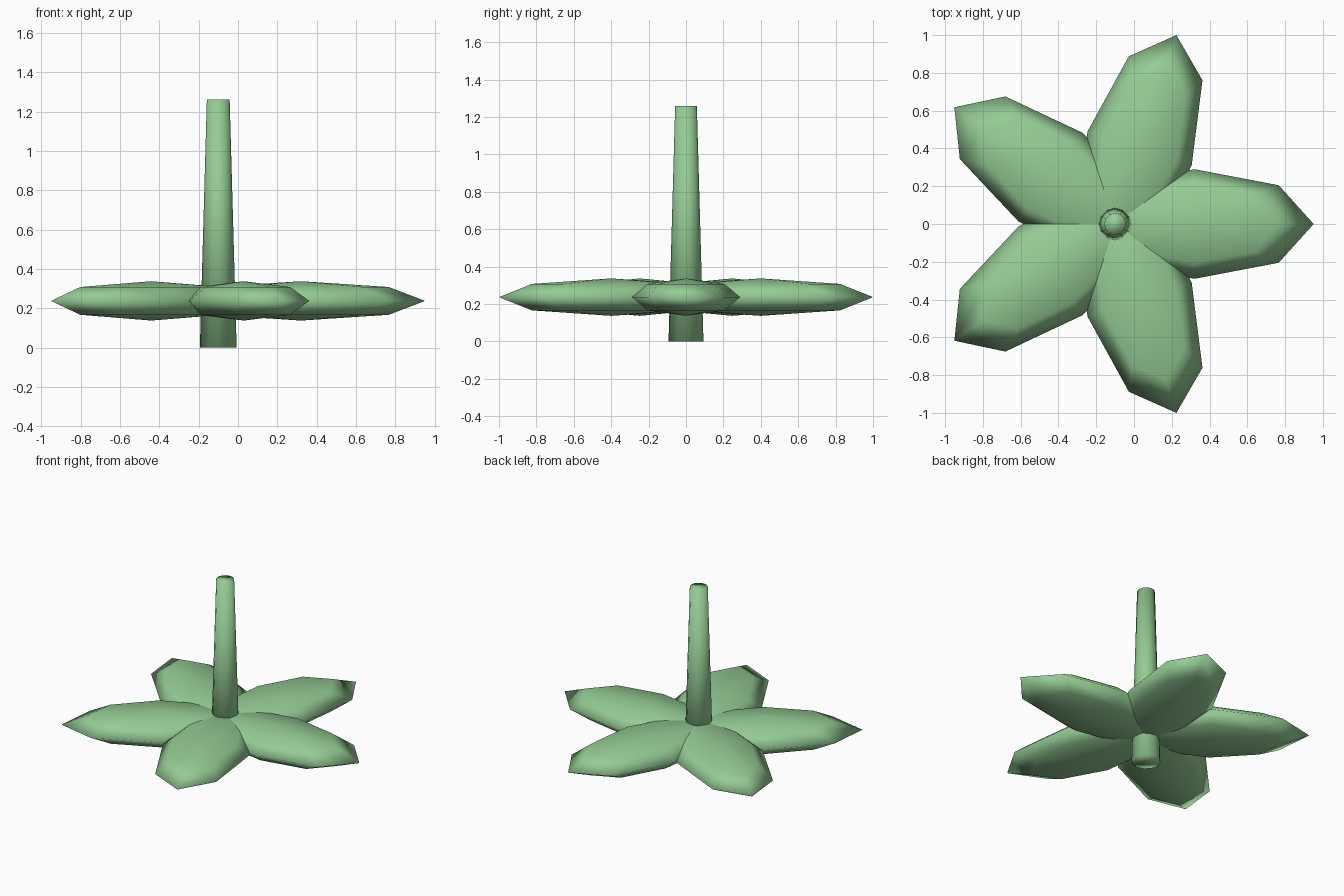
import bpy, math
from mathutils import Matrix

if "Cube" in bpy.data.objects:
    bpy.data.objects.remove(bpy.data.objects["Cube"])

green = bpy.data.materials.new("leaf_green")
green.diffuse_color = (0.30, 0.60, 0.30, 1)
green.use_nodes = True
green.node_tree.nodes["Principled BSDF"].inputs["Base Color"].default_value = green.diffuse_color

R = 1 / math.sin(math.radians(72))            # petal tip radius
CX = -R * (1 - math.cos(math.radians(36))) / 2  # flower axis
Z = 0.237


def finish(ob, name):
    ob.name = name
    ob.data.materials.append(green)
    ob.data.shade_smooth()


# Five flattened low-poly ellipsoid petals around the stem
for i in range(5):
    bpy.ops.mesh.primitive_uv_sphere_add(segments=8, ring_count=4, radius=1)
    petal = bpy.context.object
    petal.data.transform(
        Matrix.Translation((CX, 0, Z))
        @ Matrix.Rotation(math.radians(72 * i), 4, 'Z')
        @ Matrix.Translation((R * 0.4, 0, 0))
        @ Matrix.Diagonal((R * 0.6, 0.29, 0.1, 1)))
    finish(petal, f"petal_{i + 1}")

# Tapered stem with closed ends
bpy.ops.mesh.primitive_cone_add(vertices=12, radius1=0.0935, radius2=0.058,
                                depth=1.26, location=(CX, 0, 0.63))
finish(bpy.context.object, "stem")
